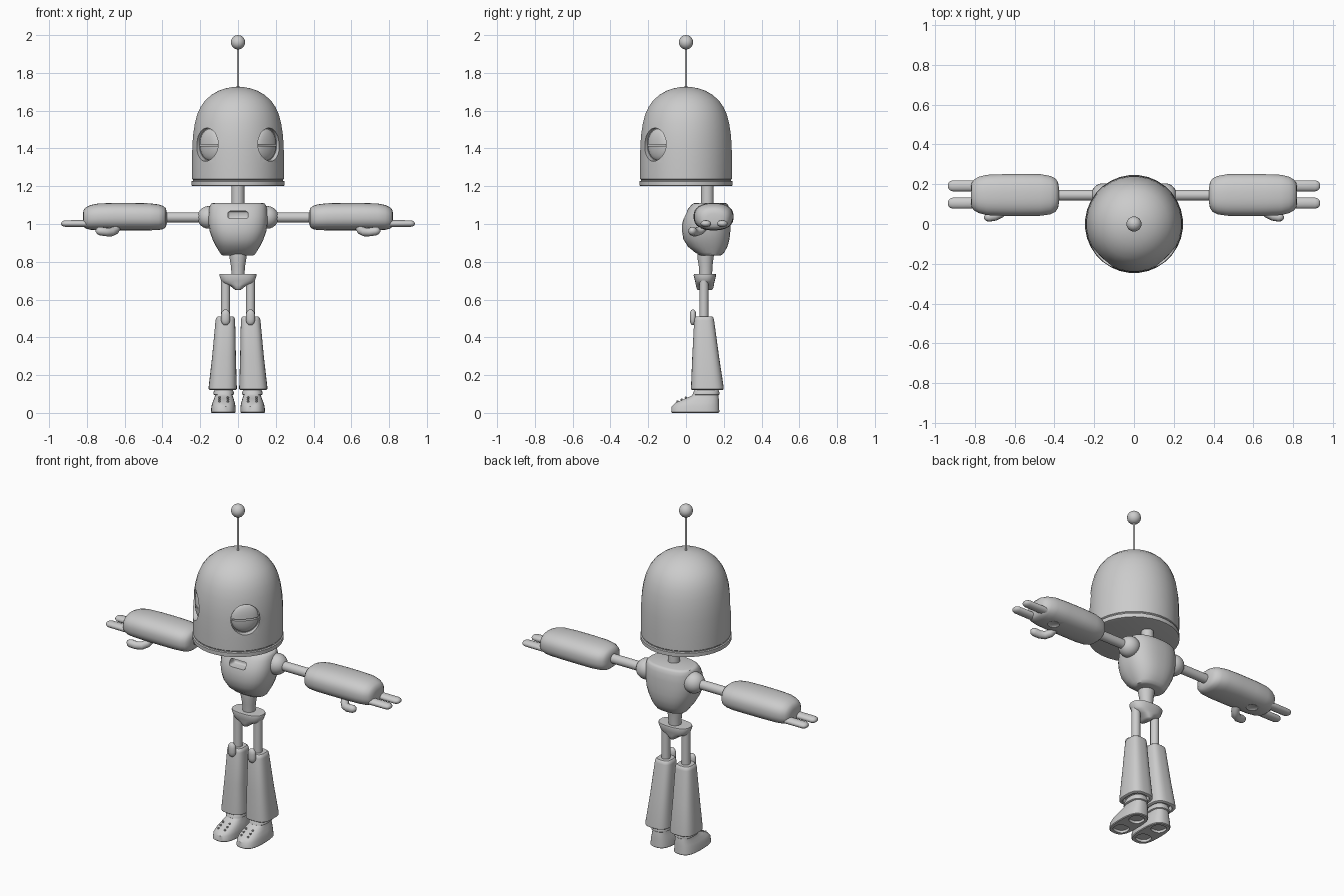
import bpy, bmesh, math
from mathutils import Matrix, Vector

if "Cube" in bpy.data.objects:
    bpy.data.objects.remove(bpy.data.objects["Cube"])

grey = bpy.data.materials.new("robot grey")
grey.diffuse_color = (0.6, 0.6, 0.6, 1)
grey.use_nodes = True
grey.node_tree.nodes["Principled BSDF"].inputs["Base Color"].default_value = grey.diffuse_color


def finish(name, bm, mirror=False, angle=40):
    """Turn a bmesh in world coordinates into a shaded object."""
    bmesh.ops.recalc_face_normals(bm, faces=bm.faces)
    me = bpy.data.meshes.new(name)
    bm.to_mesh(me)
    bm.free()
    ob = bpy.data.objects.new(name, me)
    bpy.context.collection.objects.link(ob)
    me.materials.append(grey)
    if mirror:
        ob.modifiers.new("mirror", 'MIRROR').use_mirror_merge = False
        bake(ob)
    shade(ob, angle)
    return ob


def shade(ob, angle=40):
    bpy.ops.object.select_all(action='DESELECT')
    ob.select_set(True)
    bpy.context.view_layer.objects.active = ob
    bpy.ops.object.shade_smooth_by_angle(angle=math.radians(angle))


def bake(ob):
    deps = bpy.context.evaluated_depsgraph_get()
    me = bpy.data.meshes.new_from_object(ob.evaluated_get(deps))
    ob.modifiers.clear()
    ob.data = me


def cut(ob, cutter, angle=40):
    """Subtract the cutter and throw it away."""
    cutter.hide_render = True
    mod = ob.modifiers.new("cut", 'BOOLEAN')
    mod.operation, mod.object, mod.solver = 'DIFFERENCE', cutter, 'EXACT'
    bake(ob)
    bpy.data.objects.remove(cutter)
    shade(ob, angle)


def loft(name, rows, axis='z', n=24, power=2.0, mirror=False, angle=40):
    """Rows are (position on axis, centre a, centre b, half size a, half size b)."""
    bm = bmesh.new()
    rings = []
    for t, ca, cb, ha, hb in rows:
        ring = []
        for i in range(n):
            u = 2 * math.pi * (i + 0.5) / n
            c, s = math.cos(u), math.sin(u)
            a = ca + ha * math.copysign(abs(c) ** (2 / power), c)
            b = cb + hb * math.copysign(abs(s) ** (2 / power), s)
            ring.append(bm.verts.new((a, b, t) if axis == 'z' else (t, a, b)))
        rings.append(ring)
    for r0, r1 in zip(rings, rings[1:]):
        for i in range(n):
            j = (i + 1) % n
            bm.faces.new((r0[i], r0[j], r1[j], r1[i]))
    bm.faces.new(rings[0])
    bm.faces.new(rings[-1])
    return finish(name, bm, mirror, angle)


def rod(name, x, y, z0, z1, r0, r1=None, mirror=False, n=20):
    r1 = r1 or r0
    return loft(name, [(z0, x, y, r0, r0), (z1, x, y, r1, r1)], n=n, mirror=mirror)


def ball(name, centre, size, turn=0, mirror=False, n=24):
    bm = bmesh.new()
    m = Matrix.Translation(centre) @ Matrix.Rotation(turn, 4, 'Z') @ Matrix.Diagonal((*size, 1))
    bmesh.ops.create_uvsphere(bm, u_segments=n, v_segments=n // 2, radius=1, matrix=m)
    return finish(name, bm, mirror)


def box(name, centre, size, turn=0, mirror=False, bevel=0):
    bm = bmesh.new()
    m = Matrix.Translation(centre) @ Matrix.Rotation(turn, 4, 'Z') @ Matrix.Diagonal((*size, 1))
    bmesh.ops.create_cube(bm, size=1, matrix=m)
    if bevel:
        bmesh.ops.bevel(bm, geom=bm.edges[:], offset=bevel, segments=3, affect='EDGES', profile=0.5)
    return finish(name, bm, mirror)


# Domed head with a rim groove
dome = [(1.2, .236), (1.203, .246), (1.226, .247), (1.229, .240), (1.234, .240), (1.238, .244),
        (1.32, .245), (1.41, .243), (1.47, .239), (1.53, .230), (1.58, .217), (1.62, .199),
        (1.655, .174), (1.685, .139), (1.705, .104), (1.718, .066), (1.725, .03), (1.727, .006)]
head = loft("head", [(z, 0, 0, r, r) for z, r in dome], n=32)

# Eye sockets, turned 45 degrees outward, with a pair of lids in each
turn = -math.pi / 4
out = Vector((math.cos(turn), math.sin(turn), 0))
bm = bmesh.new()
m = (Matrix.Translation(out * .26 + Vector((0, 0, 1.42))) @ Matrix.Rotation(turn, 4, 'Z')
     @ Matrix.Diagonal((1, .08, .088, 1)) @ Matrix.Rotation(math.pi / 2, 4, 'Y'))
bmesh.ops.create_cone(bm, cap_ends=True, segments=32, radius1=1, radius2=1, depth=.1, matrix=m)
cut(head, finish("socket_cutter", bm, True))
lids = ball("eyelids", out * .205 + Vector((0, 0, 1.42)), (.029, .077, .085), turn, True)
cut(lids, box("slit_cutter", out * .235 + Vector((0, 0, 1.417)), (.05, .2, .009), turn, True))

# Antenna and neck
rod("antenna_rod", 0, 0, 1.72, 1.94, .006, n=10)
ball("antenna_ball", (0, 0, 1.962), (.038,) * 3, n=20)
rod("neck", 0, .113, 1.08, 1.21, .034)

# Torso with a chest slot
torso = loft("torso", [
    (.832, 0, .13, .075, .05), (.836, 0, .13, .088, .06), (.85, 0, .125, .097, .078),
    (.88, 0, .115, .116, .105), (.92, 0, .108, .136, .123), (.96, 0, .107, .150, .128),
    (1.0, 0, .107, .156, .128), (1.04, 0, .112, .157, .122), (1.08, 0, .12, .153, .110),
    (1.1, 0, .125, .148, .098), (1.108, 0, .127, .142, .09), (1.111, 0, .127, .13, .08)],
    n=32, power=2.5)
cut(torso, box("slot_cutter", (0, .0, 1.048), (.106, .09, .04), bevel=.012))

# Waist and pelvis
loft("waist", [(.725, 0, .104, .034, .034), (.78, 0, .104, .038, .037), (.82, 0, .103, .045, .043),
               (.845, 0, .105, .047, .045)])
loft("pelvis", [(.65, 0, .1, .012, .036), (.656, 0, .1, .022, .043), (.675, 0, .1, .045, .048),
                (.687, 0, .1, .08, .05), (.70, 0, .1, .09, .053), (.728, 0, .1, .099, .06),
                (.735, 0, .1, .097, .058)], power=2.5)

# Arms: shoulder, upper arm, padded forearm
ball("shoulder", (.155, .145, 1.035), (.06, .06, .06), mirror=True)
loft("upper_arm", [(.18, .145, 1.035, .027, .027), (.40, .145, 1.035, .027, .027)], 'x', 20, mirror=True)
forearm = loft("forearm", [
    (.377, .145, 1.034, .035, .03), (.382, .145, 1.034, .065, .05), (.395, .145, 1.034, .084, .061),
    (.42, .145, 1.036, .097, .068), (.47, .146, 1.038, .105, .072), (.56, .146, 1.039, .106, .073),
    (.66, .146, 1.039, .105, .073), (.74, .146, 1.038, .102, .071), (.78, .146, 1.035, .092, .066),
    (.805, .146, 1.032, .078, .057), (.817, .146, 1.030, .06, .045), (.821, .146, 1.029, .035, .025)],
    'x', 28, 2.4, True)
cut(forearm, ball("palm_cutter", (.70, .16, .962), (.036, .036, .014), mirror=True))

# Hands: two straight fingers and a hooked thumb
for label, y in (("front_finger", .105), ("rear_finger", .192)):
    loft(label, [(.78, y, 1.002, .028, .019), (.912, y, 1.002, .028, .018), (.925, y, 1.002, .024, .015),
                 (.933, y, 1.002, .016, .01), (.936, y, 1.002, .006, .004)], 'x', 16, mirror=True)
curve = bpy.data.curves.new("thumb_path", 'CURVE')
curve.dimensions, curve.bevel_depth, curve.bevel_resolution = '3D', .023, 3
curve.use_fill_caps = True
path = [(.64, .10, .99, 1), (.652, .075, .966, 1), (.672, .052, .957, 1), (.70, .039, .958, 1),
        (.73, .034, .963, 1), (.744, .033, .966, .8), (.753, .032, .968, .3)]
spline = curve.splines.new('POLY')
spline.points.add(len(path) - 1)
for p, (x, y, z, r) in zip(spline.points, path):
    p.co, p.radius = (x, y, z, 1), r
tube = bpy.data.objects.new("thumb_path", curve)
bpy.context.collection.objects.link(tube)
bm = bmesh.new()
bm.from_mesh(bpy.data.meshes.new_from_object(tube.evaluated_get(bpy.context.evaluated_depsgraph_get())))
bpy.data.objects.remove(tube)
bmesh.ops.remove_doubles(bm, verts=bm.verts, dist=.0002)
finish("thumb", bm, True, 60)

# Legs: thigh, flared shin, knee pad
rod("thigh", .066, .095, .48, .71, .024, mirror=True)
shin = loft("shin", [
    (.122, .081, .113, .070, .082), (.126, .081, .113, .075, .087), (.135, .081, .113, .075, .087),
    (.30, .074, .104, .063, .071), (.49, .067, .096, .052, .053), (.503, .067, .096, .049, .05),
    (.51, .067, .096, .042, .043)], n=28, power=3, mirror=True)
cut(shin, loft("hem_cutter", [(.1, .081, .113, .06, .072), (.15, .081, .113, .056, .068)],
               n=28, power=3, mirror=True))
loft("knee_pad", [(.465, .066, .037, .007, .005), (.469, .066, .037, .014, .01), (.48, .066, .037, .022, .015),
                  (.495, .066, .037, .024, .017), (.52, .066, .037, .024, .017), (.533, .066, .037, .021, .015),
                  (.543, .066, .037, .013, .01), (.547, .066, .037, .006, .004)], n=20, mirror=True)

# Shoes with hollowed soles, an ankle cuff and lace studs
shoe = loft("shoe", [
    (0, .078, .049, .062, .124), (.004, .078, .049, .066, .128), (.035, .077, .05, .064, .126),
    (.055, .076, .06, .059, .115), (.075, .075, .083, .052, .091), (.09, .075, .1, .047, .072),
    (.105, .075, .108, .045, .062), (.118, .075, .11, .044, .058)], n=28, power=2.8, mirror=True)
for y, hw, hl in ((-.015, .042, .04), (.115, .04, .04)):
    cut(shoe, loft("sole_cutter", [(-.02, .078, y, hw, hl), (.015, .078, y, hw, hl)],
                   power=2.5, mirror=True))
loft("ankle_cuff", [(.094, .076, .106, .048, .066), (.098, .076, .106, .054, .071),
                    (.11, .076, .108, .054, .069), (.13, .076, .11, .046, .06)], power=2.5, mirror=True)
for i in range(3):
    for side in (-1, 1):
        ball("lace_stud", (.076 + side * .022, -.045 + .022 * i, .06 + .011 * i), (.006,) * 3,
             mirror=True, n=8)
